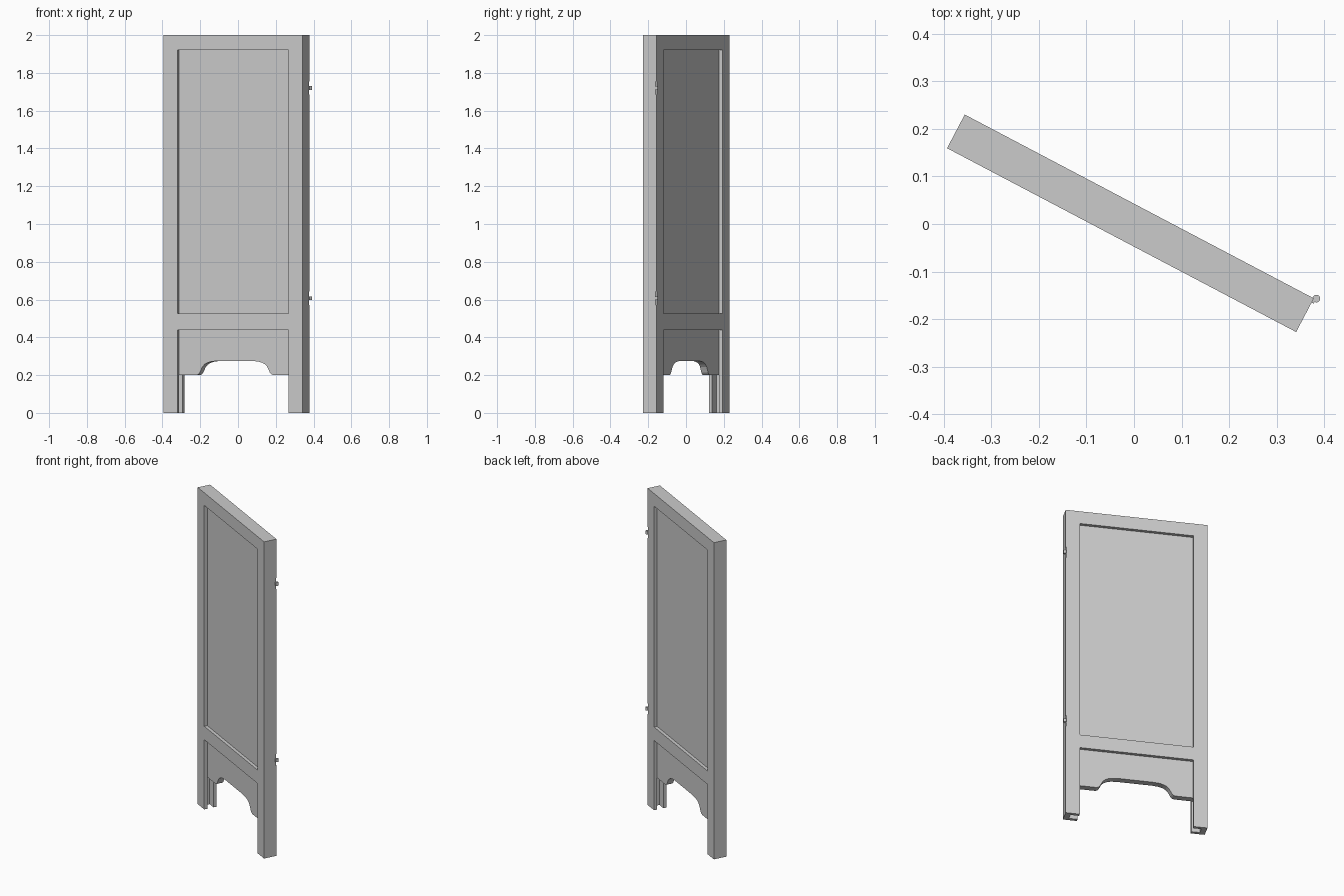
import bpy, bmesh
from math import atan2
from mathutils import Matrix

if "Cube" in bpy.data.objects:
    bpy.data.objects.remove(bpy.data.objects["Cube"])

W, T, H = 0.83, 0.08, 2.0        # panel width, thickness, height
STILE = 0.082
IN = W / 2 - STILE               # half width of the openings
PT = 0.02                        # half thickness of the infill panels
PLACE = Matrix.Translation((-0.0075, 0.0015, 0)) @ Matrix.Rotation(atan2(-0.387, 0.735), 4, 'Z')


def add_object(name, bm):
    bmesh.ops.recalc_face_normals(bm, faces=bm.faces)
    me = bpy.data.meshes.new(name)
    bm.to_mesh(me)
    bm.free()
    ob = bpy.data.objects.new(name, me)
    bpy.context.collection.objects.link(ob)
    ob.matrix_world = PLACE
    return ob


def box(name, x0, x1, y0, y1, z0, z1):
    bm = bmesh.new()
    m = Matrix.Translation(((x0 + x1) / 2, (y0 + y1) / 2, (z0 + z1) / 2)) @ \
        Matrix.Diagonal((x1 - x0, y1 - y0, z1 - z0, 1))
    bmesh.ops.create_cube(bm, size=1, matrix=m)
    return add_object(name, bm)


def cylinder(name, x, y, z, r, h):
    bm = bmesh.new()
    bmesh.ops.create_cone(bm, cap_ends=True, segments=20, radius1=r, radius2=r,
                          depth=h, matrix=Matrix.Translation((x, y, z)))
    return add_object(name, bm)


def cut(ob, cutter):
    mod = ob.modifiers.new("cut", 'BOOLEAN')
    mod.operation, mod.solver, mod.object = 'DIFFERENCE', 'EXACT', cutter
    bpy.context.view_layer.update()
    dg = bpy.context.evaluated_depsgraph_get()
    me = bpy.data.meshes.new_from_object(ob.evaluated_get(dg))
    ob.modifiers.clear()
    ob.data = me
    bpy.data.objects.remove(cutter)


# Frame: stiles, rails and legs in one piece
frame = box("screen_frame", -W / 2, W / 2, -T / 2, T / 2, 0, H)
cut(frame, box("cutter", -IN, IN, -0.1, 0.1, 0.525, 1.92))
cut(frame, box("cutter", -IN, IN, -0.1, 0.1, -0.1, 0.44))

# Panel grooves running down the inside of each leg
for s in (-1, 1):
    a, b = sorted((s * (IN - 0.05), s * (IN + 0.05)))
    cut(frame, box("cutter", a, b, -PT, PT, -0.1, 0.44))

# Upper panel
box("upper_panel", -IN, IN, -PT, PT, 0.525, 1.92)

# Lower panel with arched apron, its edges held in the grooves
half = [(IN + 0.05, 0.44), (IN + 0.05, 0.2), (0.23, 0.2), (0.219, 0.204), (0.21, 0.213),
        (0.203, 0.227), (0.194, 0.244), (0.181, 0.257), (0.163, 0.266),
        (0.14, 0.272), (0.105, 0.275)]
outline = half + [(-x, z) for x, z in reversed(half)]
bm = bmesh.new()
face = bm.faces.new([bm.verts.new((x, -PT, z)) for x, z in outline])
ext = bmesh.ops.extrude_face_region(bm, geom=[face])
bmesh.ops.translate(bm, vec=(0, 2 * PT, 0),
                    verts=[v for v in ext["geom"] if isinstance(v, bmesh.types.BMVert)])
add_object("lower_panel", bm)

# Hinges: notch in the back edge, knuckle and small leaf
hx, hy = W / 2 + 0.005, T / 2 + 0.002
for i, z in enumerate((0.607, 1.72)):
    cut(frame, cylinder("cutter", hx, hy, z, 0.01, 0.07))
    k = cylinder(f"hinge_knuckle_{i + 1}", hx, hy, z, 0.008, 0.02)
    for p in k.data.polygons:
        p.use_smooth = len(p.vertices) == 4
    box(f"hinge_leaf_{i + 1}", hx - 0.014, hx, hy - 0.012, hy - 0.003, z - 0.01, z + 0.01)
